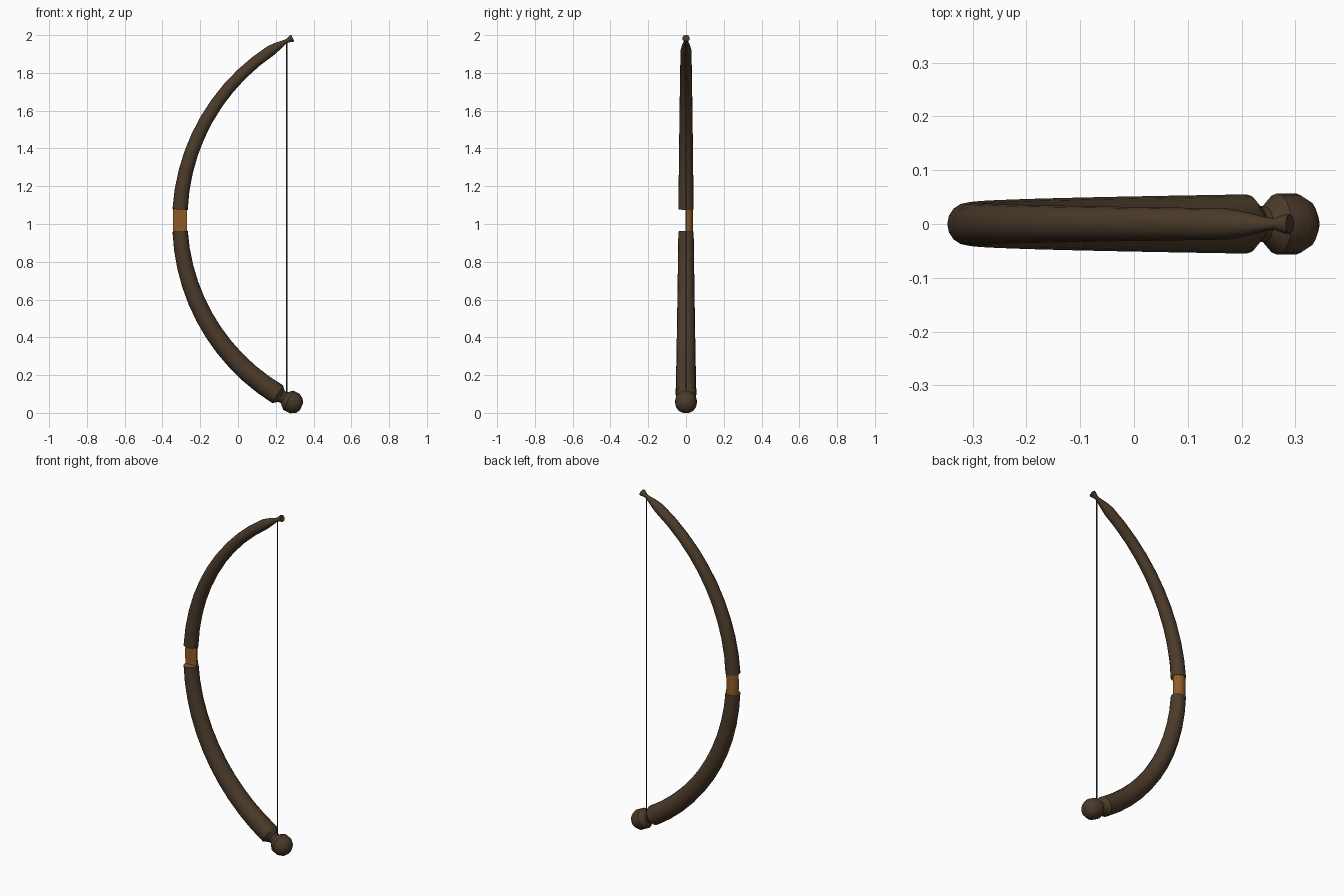
import bpy
import bmesh
from math import sin, cos, pi, radians
from mathutils import Vector

old = bpy.data.objects.get("Cube")
if old:
    bpy.data.objects.remove(old, do_unlink=True)

# The bow follows one circular arc in the xz plane
ARC, CX, CZ = 1.078, 0.77, 1.02
FULL_RING = [2 * pi * i / 16 for i in range(16)]
HALF_RING = [pi * i / 8 for i in range(9)]


def material(name, rgb):
    m = bpy.data.materials.new(name)
    m.use_nodes = True
    m.diffuse_color = (*rgb, 1)
    bsdf = m.node_tree.nodes["Principled BSDF"]
    bsdf.inputs["Base Color"].default_value = (*rgb, 1)
    bsdf.inputs["Roughness"].default_value = 0.8
    return m


wood = material("dark wood", (0.07, 0.043, 0.023))
leather = material("tan leather", (0.275, 0.108, 0.02))
cord = material("charcoal cord", (0.03, 0.03, 0.03))


def finish(name, bm, mats):
    mesh = bpy.data.meshes.new(name)
    bm.to_mesh(mesh)
    bm.free()
    ob = bpy.data.objects.new(name, mesh)
    bpy.context.collection.objects.link(ob)
    for m in mats:
        mesh.materials.append(m)
    bpy.ops.object.select_all(action='DESELECT')
    ob.select_set(True)
    bpy.context.view_layer.objects.active = ob
    bpy.ops.object.shade_smooth_by_angle(angle=radians(40))


def sweep(name, profile, mats, angles=FULL_RING):
    """Sweep rings of (arc angle, radius) along the bow; the first cap takes the last material."""
    bm = bmesh.new()
    rings = []
    for t, r in profile:
        out = Vector((-cos(t), 0, sin(t)))
        centre = Vector((CX, 0, CZ)) + out * ARC
        rings.append([bm.verts.new(centre + r * (out * cos(a) + Vector((0, sin(a), 0))))
                      for a in angles])
    for a, b in zip(rings, rings[1:]):
        for i in range(len(angles)):
            bm.faces.new((a[i - 1], a[i], b[i], b[i - 1]))
    bm.faces.new(rings[0]).material_index = len(mats) - 1
    bm.faces.new(rings[-1])
    bmesh.ops.recalc_face_normals(bm, faces=bm.faces)
    finish(name, bm, mats)


def taper(t0, r0, t1, r1, steps):
    return [(t0 + (t1 - t0) * k / steps, r0 + (r1 - r0) * k / steps) for k in range(steps + 1)]


# Upper limb, narrowing to a small flared tip
tip = [(1.025, 0.022), (1.065, 0.012), (1.08, 0.011), (1.103, 0.019), (1.109, 0.018)]
sweep("upper_limb", taper(0.053, 0.0405, 0.985, 0.029, 10) + tip, [wood, leather])

# Lower limb, swelling to a blunt end, then a neck and a rounded knob
knob = [(-1.047, 0.033), (-1.06, 0.033), (-1.084, 0.057), (-1.121, 0.057),
        (-1.145, 0.042), (-1.157, 0.02)]
sweep("lower_limb", taper(-0.055, 0.0405, -1.024, 0.055, 11) + knob, [wood, leather])

# Half-round grip with a flat front face
sweep("grip", taper(-0.055, 0.037, 0.053, 0.037, 3), [leather], HALF_RING)

# Straight bowstring
bm = bmesh.new()
bmesh.ops.create_cone(bm, cap_ends=True, segments=8, radius1=0.0037, radius2=0.0037, depth=1.87)
bmesh.ops.translate(bm, verts=bm.verts, vec=(0.258, 0, 1.035))
finish("bowstring", bm, [cord])
